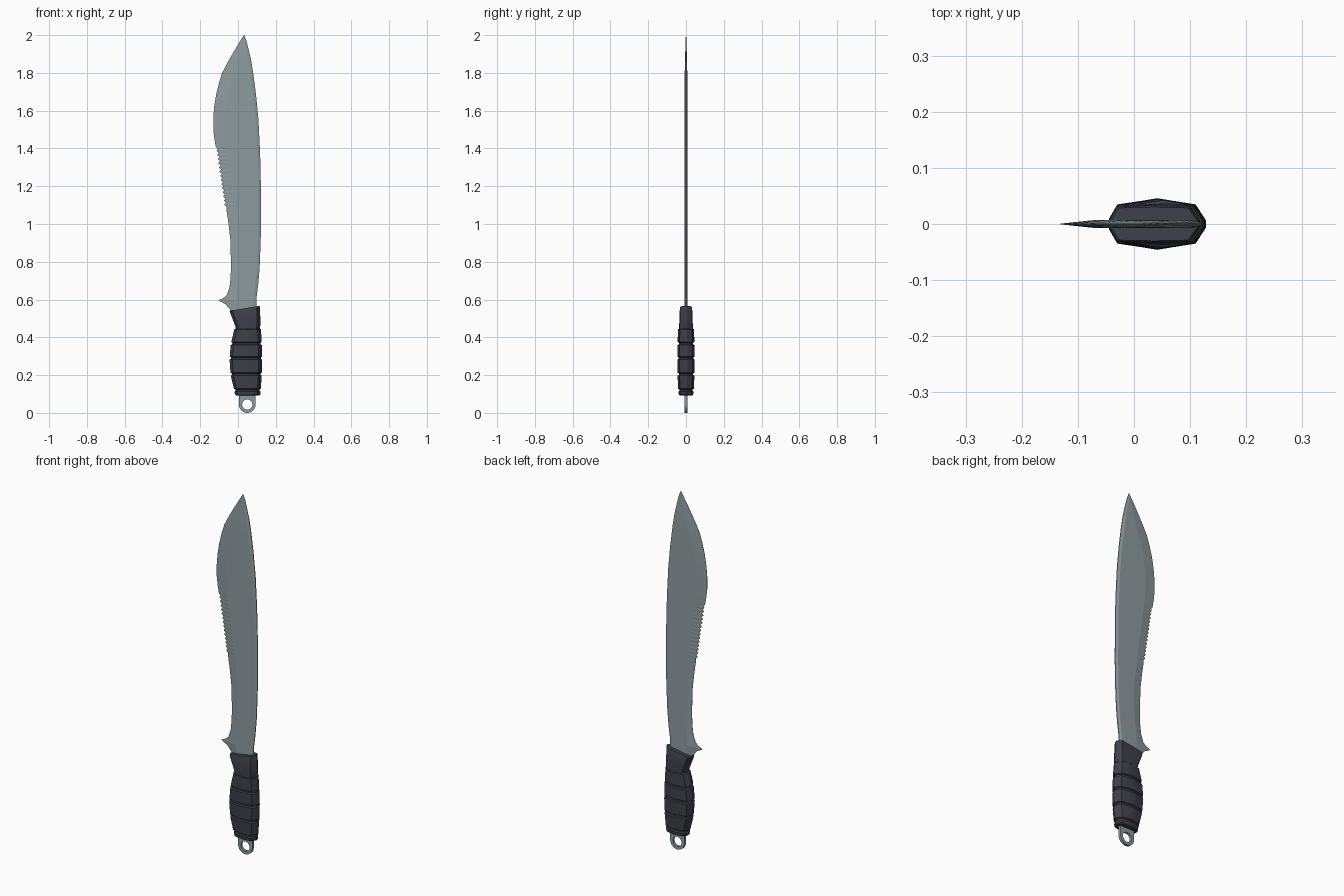
import bpy, bmesh, math

if "Cube" in bpy.data.objects:
    bpy.data.objects.remove(bpy.data.objects["Cube"])


def material(name, rgb):
    m = bpy.data.materials.new(name)
    m.diffuse_color = (*rgb, 1)
    m.use_nodes = True
    m.node_tree.nodes["Principled BSDF"].inputs["Base Color"].default_value = m.diffuse_color
    return m


STEEL = material("grey steel", (0.27, 0.33, 0.345))
GRIP = material("dark grip rubber", (0.046, 0.051, 0.065))


def interp(table, z):
    """Piecewise linear x at height z."""
    for (z0, x0), (z1, x1) in zip(table, table[1:]):
        if z <= z1:
            return x0 + (x1 - x0) * max(0, (z - z0) / (z1 - z0))
    return table[-1][1]


def loft(name, rings, mat, closed=False, smooth=None):
    """Skin equal-sized rings; cap the ends, or close the loop."""
    bm = bmesh.new()
    rows = [[bm.verts.new(p) for p in ring] for ring in rings]
    n = len(rows[0])
    pairs = list(zip(rows, rows[1:])) + ([(rows[-1], rows[0])] if closed else [])
    for a, b in pairs:
        for i in range(n):
            j = (i + 1) % n
            bm.faces.new((a[i], a[j], b[j], b[i]))
    if not closed:
        bm.faces.new(rows[0])
        bm.faces.new(rows[-1])
    bmesh.ops.recalc_face_normals(bm, faces=bm.faces)
    me = bpy.data.meshes.new(name)
    bm.to_mesh(me)
    bm.free()
    me.materials.append(mat)
    ob = bpy.data.objects.new(name, me)
    bpy.context.collection.objects.link(ob)
    if smooth:
        bpy.context.view_layer.objects.active = ob
        ob.select_set(True)
        bpy.ops.object.shade_smooth_by_angle(angle=math.radians(smooth))
        ob.select_set(False)
    return ob


# Blade: cutting edge with saw teeth, bevel line and spine as x over z
edge = [(0.52, -0.02), (0.545, -0.04), (0.575, -0.066), (0.596, -0.103), (0.608, -0.078),
        (0.622, -0.06), (0.665, -0.045), (0.72, -0.039), (0.79, -0.037), (0.92, -0.041),
        (1.0, -0.050), (1.08, -0.062)]
TEETH = 14
for i in range(TEETH):
    z = 1.09 + i * 0.022
    x = -0.060 - 0.045 * i / TEETH
    edge += [(z, x), (z + 0.010, x - 0.011), (z + 0.014, x - 0.011)]
edge += [(1.398, -0.106), (1.405, -0.117), (1.45, -0.125), (1.50, -0.131), (1.565, -0.131),
         (1.63, -0.125), (1.69, -0.115), (1.75, -0.1), (1.80, -0.084), (1.86, -0.053),
         (1.92, -0.018), (1.97, 0.012), (2.0, 0.031)]
bevel = [(0.52, 0.0), (0.62, -0.012), (0.8, 0.008), (0.92, 0.004), (1.09, -0.015), (1.4, -0.06),
         (1.55, -0.073), (1.7, -0.05), (1.85, -0.004), (1.95, 0.025), (2.0, 0.032)]
spine = [(0.52, 0.097), (0.61, 0.098), (0.68, 0.107), (0.76, 0.114), (0.9, 0.12), (1.03, 0.122),
         (1.29, 0.12), (1.42, 0.115), (1.555, 0.108), (1.68, 0.096), (1.79, 0.082),
         (1.87, 0.069), (1.925, 0.056), (1.97, 0.045), (2.0, 0.033)]
stations = sorted({z for t in (edge, bevel, spine) for z, _ in t})
rings = []
for z in stations:
    e, b, s = (interp(t, z) for t in (edge, bevel, spine))
    b = max(b, e + 0.0004)
    inner = max(b + 0.0002, s - 0.015)
    t = 0.0068 * min(1, 0.15 + (2.0 - z) / 0.2)
    half = [(e, 0.0006), (b, t), (inner, t), (s, 0.3 * t)]
    rings.append([(x, -y, z) for x, y in half] + [(x, y, z) for x, y in reversed(half)])
loft("blade", rings, STEEL)


# Handle: faceted oval rings, optionally tilted (left z, right z)
def oval(zl, zr, l, r, h, shoulder=0.76):
    c = (l + r) / 2
    half = [(l, 0.2 * h), (l + 0.015, shoulder * h), (c - 0.03, h * (0.55 + 0.45 * shoulder)),
            (c, h), (c + 0.03, h * (0.55 + 0.45 * shoulder)), (r - 0.018, shoulder * h),
            (r, 0.15 * h)]
    pts = [(x, -y) for x, y in half] + [(x, y) for x, y in reversed(half)]
    return [(x, y, zl + (zr - zl) * (x - l) / (r - l)) for x, y in pts]


left = [(0.09, -0.015), (0.12, -0.02), (0.2, -0.039), (0.285, -0.045), (0.365, -0.038), (0.45, -0.018)]
right = [(0.09, 0.118), (0.12, 0.12), (0.2, 0.126), (0.285, 0.128), (0.365, 0.126), (0.45, 0.121)]
depth = [(0.09, 0.037), (0.12, 0.041), (0.2, 0.045), (0.285, 0.046), (0.365, 0.045), (0.45, 0.042)]


def grip_ring(z, inset=0):
    l, r, h = (interp(t, z) for t in (left, right, depth))
    return oval(z, z, l + inset, r - inset, h - inset)


rings = [grip_ring(0.093, 0.004), grip_ring(0.098)]
for g in (0.12, 0.205, 0.29, 0.367):
    rings += [grip_ring(g - 0.008), grip_ring(g - 0.004, 0.007),
              grip_ring(g + 0.004, 0.007), grip_ring(g + 0.008)]
    if g > 0.12:
        rings.append(grip_ring(g + 0.035))
rings += [grip_ring(0.442), grip_ring(0.447, 0.006)]
loft("grip", rings, GRIP, smooth=28)

# Collar with slanted top, flaring towards the finger guard
loft("collar", [oval(0.44, 0.44, -0.010, 0.114, 0.037, 0.9),
                oval(0.455, 0.46, -0.013, 0.118, 0.037, 0.9),
                oval(0.495, 0.50, -0.028, 0.118, 0.034, 0.94),
                oval(0.535, 0.560, -0.044, 0.117, 0.033, 0.96),
                oval(0.541, 0.567, -0.041, 0.114, 0.030, 0.96)], GRIP, smooth=28)

# Lanyard eye at the end of the tang: round below, square where it enters the grip
rings = []
R, r, cx, cz, t = 0.044, 0.027, 0.049, 0.044, 0.007
for i in range(24):
    a = math.tau * i / 24
    c, s = math.cos(a), math.sin(a)
    k = R / max(abs(c), abs(s)) if s > 0 else R
    ox, oz = cx + k * c, cz + k * s * (1.5 if s > 0 else 1)
    ix, iz = cx + r * c, cz + r * s
    rings.append([(ox, -t, oz), (ox, t, oz), (ix, t, iz), (ix, -t, iz)])
loft("lanyard_eye", rings, STEEL, closed=True)
